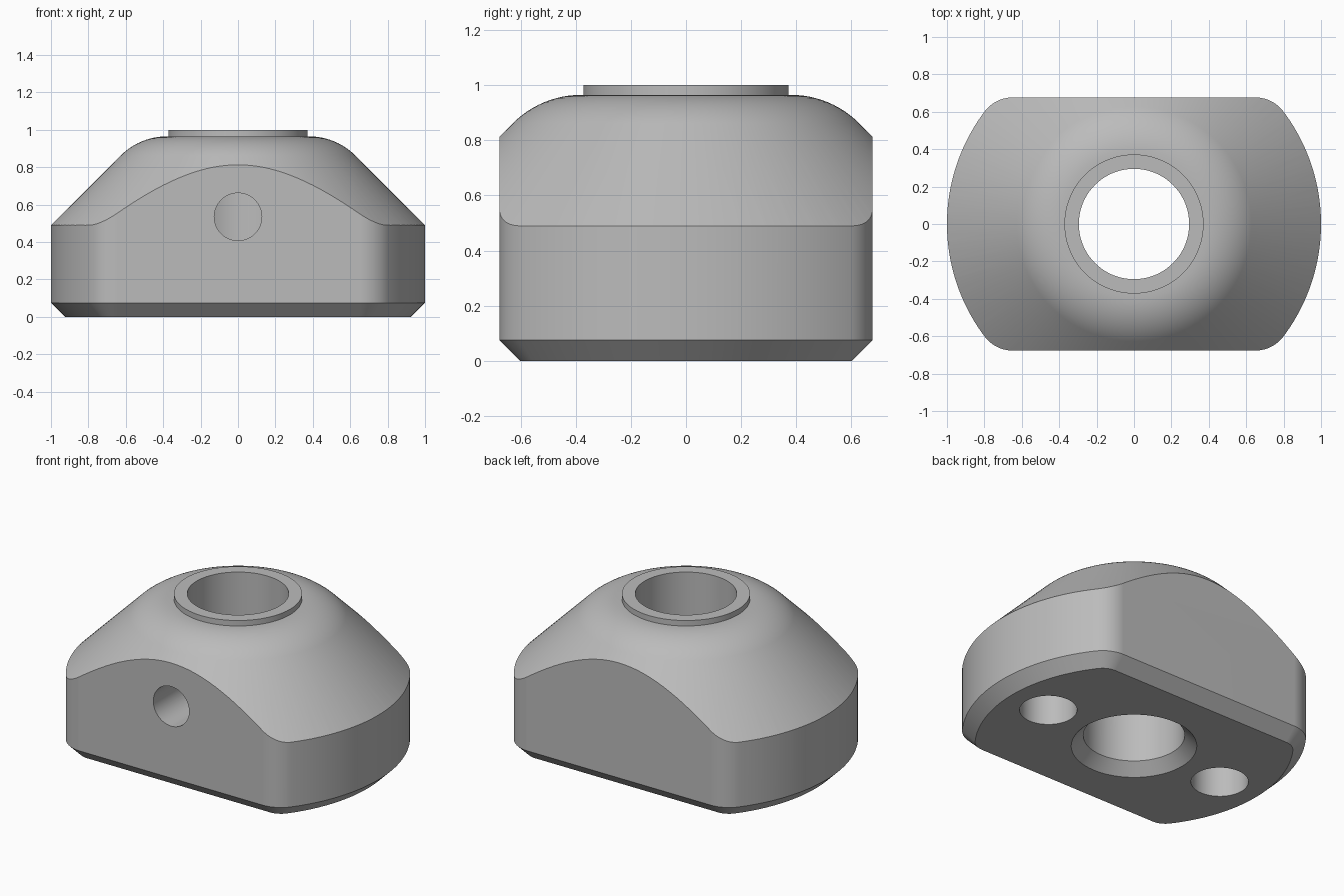
import bpy, bmesh
from math import sin, cos, pi, radians, asin, sqrt, tan
from mathutils import Matrix

if "Cube" in bpy.data.objects:
    bpy.data.objects.remove(bpy.data.objects["Cube"], do_unlink=True)

# Main dimensions
FLAT_Y, EDGE_R, CORNER_R, CHAMFER = 0.677, 1.0, 0.19, 0.075
SHOULDER_Z, TOP_Z, RIM_Z = 0.49, 0.965, 1.0
BORE_R, RIM_R, FILLET = 0.295, 0.372, 0.35

grey = bpy.data.materials.new("plain grey")
grey.use_nodes = True
colour = (0.5, 0.5, 0.5, 1)
grey.diffuse_color = colour
grey.node_tree.nodes["Principled BSDF"].inputs["Base Color"].default_value = colour


def loft(name, rings, matrix=Matrix()):
    """Closed solid skinned through rings of equal point counts."""
    bm = bmesh.new()
    loops = [[bm.verts.new(matrix @ p) for p in ring] for ring in
             [[Matrix.Translation(p).translation for p in ring] for ring in rings]]
    n = len(loops[0])
    for a, b in zip(loops, loops[1:]):
        for i in range(n):
            j = (i + 1) % n
            bm.faces.new((a[i], a[j], b[j], b[i]))
    bm.faces.new(loops[0][::-1])
    bm.faces.new(loops[-1])
    bmesh.ops.recalc_face_normals(bm, faces=bm.faces)
    mesh = bpy.data.meshes.new(name)
    bm.to_mesh(mesh)
    bm.free()
    mesh.materials.append(grey)
    obj = bpy.data.objects.new(name, mesh)
    bpy.context.collection.objects.link(obj)
    return obj


def lathe(name, profile, n=128, matrix=Matrix()):
    return loft(name, [[(r * cos(2 * pi * i / n), r * sin(2 * pi * i / n), z)
                        for i in range(n)] for r, z in profile], matrix)


def outline(z, inset=0.0):
    """Round-ended plan with two flats and filleted corners."""
    big, small = EDGE_R - inset, CORNER_R - inset
    cy = FLAT_Y - CORNER_R
    cx = sqrt((EDGE_R - CORNER_R) ** 2 - cy ** 2)
    a = asin(cy / (EDGE_R - CORNER_R))
    end = [(big * cos(t), big * sin(t)) for t in
           (-a + 2 * a * i / 40 for i in range(41))]
    corner = [(cx + small * cos(t), cy + small * sin(t)) for t in
              (a + (pi / 2 - a) * i / 10 for i in range(1, 11))]
    half = [(x, -y) for x, y in reversed(corner)] + end + corner
    return [(x, y, z) for x, y in half + [(-x, -y) for x, y in half]]


def combine(target, tool, operation):
    mod = target.modifiers.new(operation.title(), 'BOOLEAN')
    mod.operation, mod.solver, mod.object = operation, 'EXACT', tool
    bpy.context.view_layer.objects.active = target
    bpy.ops.object.modifier_apply(modifier=mod.name)
    bpy.data.objects.remove(tool, do_unlink=True)


# Block with chamfered underside
body = loft("mount_body", [outline(0, CHAMFER), outline(CHAMFER), outline(1.2)])

# Conical dome with a rounded shoulder and raised rim
crest_r = EDGE_R + SHOULDER_Z - TOP_Z
start_r = crest_r - FILLET * tan(pi / 8)
fillet = [(start_r + FILLET * sin(t), TOP_Z - FILLET * (1 - cos(t)))
          for t in (pi / 4 * (1 - i / 12) for i in range(13))]
dome = lathe("dome", [(1.2, -0.1), (1.2, SHOULDER_Z - 0.2)] + fillet
             + [(RIM_R, TOP_Z), (RIM_R, RIM_Z)])
combine(body, dome, 'INTERSECT')

# Central bore, countersunk from below
bore = lathe("bore", [(BORE_R + 0.17, -0.1), (BORE_R, 0.07), (BORE_R, 1.2)])
combine(body, bore, 'DIFFERENCE')

# Blind screw holes in the base
for side in (-1, 1):
    hole = lathe("base_hole", [(0.167, -0.1), (0.167, 0.4)], 64,
                 Matrix.Translation((side * 0.65, 0, 0)))
    combine(body, hole, 'DIFFERENCE')

# Cross hole from the front face into the bore
cross = lathe("cross_hole", [(0.127, 0), (0.127, 0.9)], 64,
              Matrix.Translation((0, 0, 0.535)) @ Matrix.Rotation(radians(90), 4, 'X'))
combine(body, cross, 'DIFFERENCE')

# Shading
bpy.ops.object.select_all(action='DESELECT')
body.select_set(True)
bpy.context.view_layer.objects.active = body
bpy.ops.object.shade_smooth_by_angle(angle=radians(25))
weighted = body.modifiers.new("Weighted normals", 'WEIGHTED_NORMAL')
weighted.keep_sharp = True
